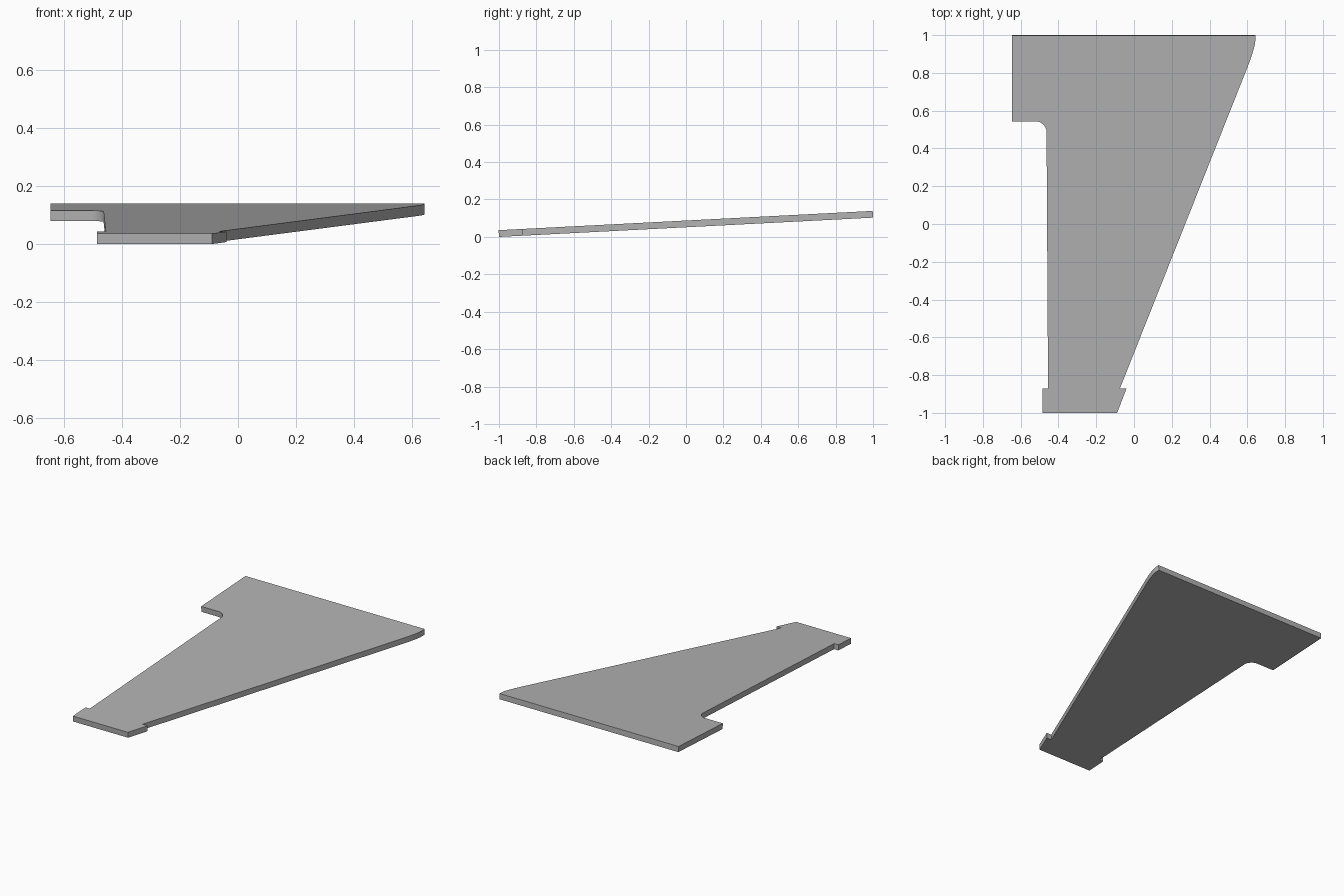
import bpy
import bmesh
from mathutils import Vector
from mathutils.geometry import interpolate_bezier

cube = bpy.data.objects.get("Cube")
if cube:
    bpy.data.objects.remove(cube, do_unlink=True)

SLOPE = 0.0515
THICKNESS = 0.036


def rounded(start, corner, end, steps=9):
    """Points of a tangent curve that replaces a sharp corner."""
    a, c, b = Vector(start), Vector(corner), Vector(end)
    return [tuple(p) for p in
            interpolate_bezier(a, a.lerp(c, 0.55), b.lerp(c, 0.55), b, steps)]


# Fin outline: wide root at the back, clipped tip tab at the front
outline = [(-0.645, 1), (-0.645, 0.545)]
outline += rounded((-0.52, 0.545), (-0.465, 0.545), (-0.463, 0.49))
outline += [(-0.455, -0.87), (-0.485, -0.87), (-0.485, -1),
            (-0.09, -1), (-0.04, -0.87), (-0.075, -0.87)]
outline += rounded((0.602, 0.835), (0.642, 0.935), (0.642, 0.97))
outline += [(0.642, 1)]

# Tilted plate, extruded along its own normal
bm = bmesh.new()
bottom = bm.faces.new([bm.verts.new((x, y, SLOPE * (y + 1))) for x, y in outline])
extruded = bmesh.ops.extrude_face_region(bm, geom=[bottom])["geom"]
normal = Vector((0, -SLOPE, 1)).normalized()
bmesh.ops.translate(bm, vec=normal * THICKNESS,
                    verts=[g for g in extruded if isinstance(g, bmesh.types.BMVert)])
bmesh.ops.recalc_face_normals(bm, faces=bm.faces)
mesh = bpy.data.meshes.new("fin_plate")
bm.to_mesh(mesh)
bm.free()

fin = bpy.data.objects.new("fin_plate", mesh)
bpy.context.collection.objects.link(fin)

# Plain grey finish
color = (0.45, 0.45, 0.45, 1)
grey = bpy.data.materials.new("plain_grey")
grey.use_nodes = True
grey.diffuse_color = color
grey.node_tree.nodes["Principled BSDF"].inputs["Base Color"].default_value = color
mesh.materials.append(grey)

# Smooth rounded corners, keep plate edges sharp
bpy.ops.object.select_all(action="DESELECT")
fin.select_set(True)
bpy.context.view_layer.objects.active = fin
bpy.ops.object.shade_smooth_by_angle(angle=0.4)
